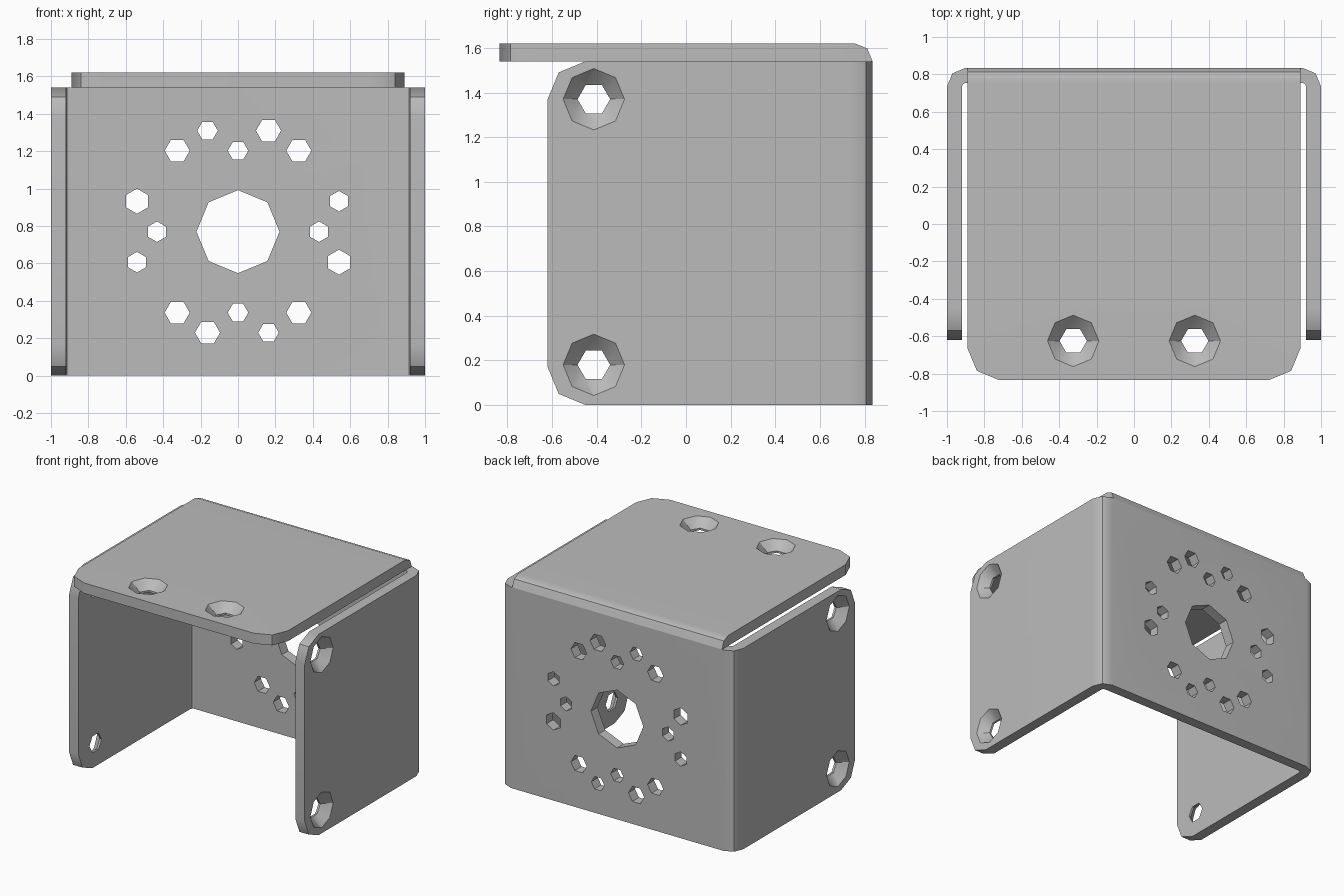
import bpy
import bmesh
from math import cos, sin, pi, radians
from mathutils import Vector

if "Cube" in bpy.data.objects:
    bpy.data.objects.remove(bpy.data.objects["Cube"], do_unlink=True)

X, Y, Z = Vector((1, 0, 0)), Vector((0, 1, 0)), Vector((0, 0, 1))
HALF, BACK, TOP = 1.0, 0.835, 1.62
THICK = 0.08
WALL_H = TOP - THICK      # height of back and side walls
WALL_FRONT = -0.62        # front end of the side walls

metal = bpy.data.materials.new("grey metal")
metal.use_nodes = True
metal.diffuse_color = (0.5, 0.5, 0.5, 1)
metal.node_tree.nodes["Principled BSDF"].inputs["Base Color"].default_value = (0.5, 0.5, 0.5, 1)


def extrude_outline(points, z0, z1):
    """Solid with an xy outline between two heights."""
    bm = bmesh.new()
    rings = [[bm.verts.new((x, y, z)) for x, y in points] for z in (z0, z1)]
    loft(bm, rings)
    bm.faces.new(rings[0])
    bm.faces.new(rings[1])
    bmesh.ops.recalc_face_normals(bm, faces=bm.faces)
    return bm


def loft(bm, rings):
    """Join each pair of neighbouring rings that have equal counts."""
    for a, b in zip(rings, rings[1:]):
        if len(a) == len(b):
            n = len(a)
            for i in range(n):
                j = (i + 1) % n
                bm.faces.new((a[i], a[j], b[j], b[i]))


def round_edges(bm, test, radius):
    """Two-segment rounding of the edges whose two ends pass the test."""
    edges = [e for e in bm.edges if test(e.verts[0].co, e.verts[1].co)]
    bmesh.ops.bevel(bm, geom=edges, offset=radius, segments=2, profile=0.5, affect='EDGES')


def near(a, b):
    return abs(a - b) < 0.001


def ring(bm, at, axis, u, height, r, sides):
    v = axis.cross(u)
    angles = [2 * pi * i / sides for i in range(sides)]
    return [bm.verts.new(at + axis * height + (u * cos(a) + v * sin(a)) * r) for a in angles]


def plain_hole(bm, at, axis, u, r, sides=6):
    rings = [ring(bm, at, axis, u, h, r, sides) for h in (0.1, -0.2)]
    loft(bm, rings)
    bm.faces.new(rings[0])
    bm.faces.new(rings[1])


def countersunk_hole(bm, at, axis, u):
    """Octagonal mouth narrowing to a hexagonal throat."""
    lid, mouth = [ring(bm, at, axis, u, h, 0.1375, 8) for h in (0.05, 0)]
    throat, end = [ring(bm, at, axis, u, h, 0.073, 6) for h in (-0.065, -0.2)]
    hull = bmesh.ops.convex_hull(bm, input=mouth + throat)["geom"]
    caps = [f for f in hull if isinstance(f, bmesh.types.BMFace)
            and (all(v in mouth for v in f.verts) or all(v in throat for v in f.verts))]
    bmesh.ops.delete(bm, geom=caps, context='FACES')
    loft(bm, [lid, mouth])
    loft(bm, [throat, end])
    bm.faces.new(lid)
    bm.faces.new(end)


def to_object(bm, name):
    bmesh.ops.recalc_face_normals(bm, faces=bm.faces)
    mesh = bpy.data.meshes.new(name)
    bm.to_mesh(mesh)
    bm.free()
    obj = bpy.data.objects.new(name, mesh)
    bpy.context.collection.objects.link(obj)
    obj.data.materials.append(metal)
    return obj


def finish(name, solid, holes):
    """Cut the holes out of the solid and shade it."""
    obj = to_object(solid, name)
    cutter = to_object(holes, name + "_cutter")
    cutter.hide_render = True
    cut = obj.modifiers.new("holes", 'BOOLEAN')
    cut.operation = 'DIFFERENCE'
    cut.solver = 'EXACT'
    cut.object = cutter
    for o in bpy.context.selected_objects:
        o.select_set(False)
    obj.select_set(True)
    bpy.context.view_layer.objects.active = obj
    bpy.ops.object.modifier_apply(modifier=cut.name)
    bpy.data.objects.remove(cutter, do_unlink=True)
    bpy.ops.object.shade_smooth_by_angle(angle=radians(30))
    normals = obj.modifiers.new("flat_faces", 'WEIGHTED_NORMAL')
    normals.keep_sharp = True


# Back and side walls: one bent U with rounded front corners
inner, inner_back = HALF - THICK, BACK - THICK
walls = extrude_outline([(-HALF, WALL_FRONT), (-HALF, BACK), (HALF, BACK), (HALF, WALL_FRONT),
                         (inner, WALL_FRONT), (inner, inner_back),
                         (-inner, inner_back), (-inner, WALL_FRONT)], 0, WALL_H)
round_edges(walls, lambda a, b: near(a.y, BACK) and near(b.y, BACK) and near(a.x, b.x), 0.1)
round_edges(walls, lambda a, b: near(a.y, inner_back) and near(b.y, inner_back)
            and near(a.x, b.x), 0.02)
round_edges(walls, lambda a, b: near(a.y, WALL_FRONT) and near(b.y, WALL_FRONT)
            and near(a.z, b.z), 0.17)

# Mounting pattern in the back wall, repeated by quarter turns
holes = bmesh.new()
centre = Vector((0, BACK, 0.77))
SMALL, LARGE = 0.055, 0.067
plain_hole(holes, centre, Y, Z, 0.222, 8)
u, v = X, Z
for quarter in range(4):
    for across, out, r in ((0, 0.433, SMALL), (-0.163, 0.54, SMALL), (0.163, 0.54, LARGE)):
        plain_hole(holes, centre + u * across + v * out, Y, u, r)
    u, v = -v, u
for sx in (-1, 1):
    for sz in (-1, 1):
        plain_hole(holes, centre + X * 0.325 * sx + Z * 0.433 * sz, Y, X, LARGE)

# Screw holes in the side walls
for side in (-1, 1):
    for z in (0.18, 1.37):
        countersunk_hole(holes, Vector((side * HALF, -0.413, z)), X * side, Y)
finish("back_and_side_walls", walls, holes)

# Top plate, bent over the back wall
W = 0.89
top = extrude_outline([(-W, -BACK), (W, -BACK), (W, BACK), (-W, BACK)], WALL_H, TOP)
round_edges(top, lambda a, b: near(a.y, -BACK) and near(b.y, -BACK) and near(a.x, b.x), 0.17)
round_edges(top, lambda a, b: near(a.y, BACK) and near(b.y, BACK)
            and near(a.z, TOP) and near(b.z, TOP), THICK - 0.002)
holes = bmesh.new()
for side in (-1, 1):
    countersunk_hole(holes, Vector((side * 0.325, -0.625, TOP)), Z, X)
finish("top_plate", top, holes)
